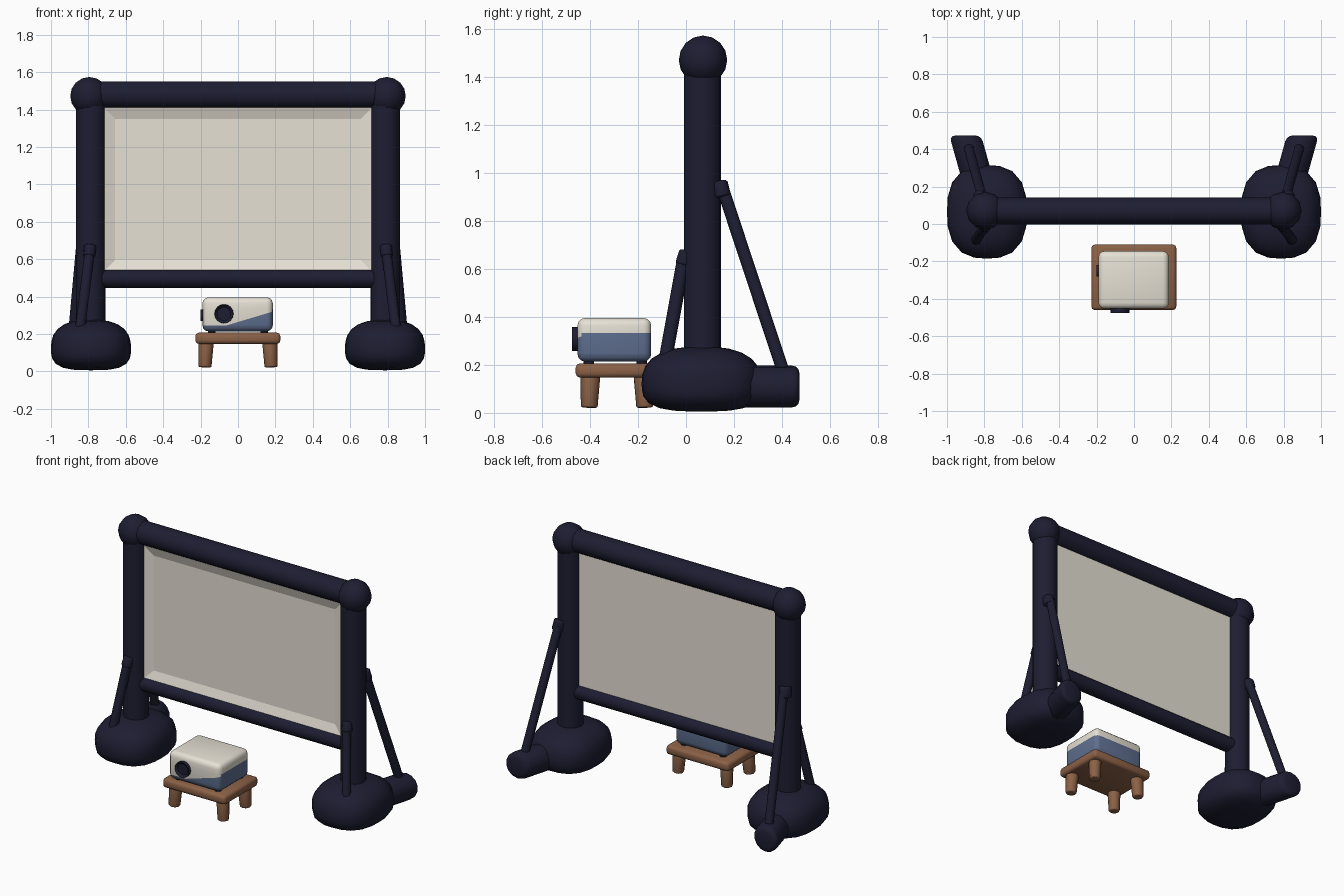
import bpy, bmesh, math
from mathutils import Vector, Matrix

if "Cube" in bpy.data.objects:
    bpy.data.objects.remove(bpy.data.objects["Cube"])


def material(name, rgb):
    m = bpy.data.materials.new(name)
    m.diffuse_color = (*rgb, 1)
    m.use_nodes = True
    m.node_tree.nodes["Principled BSDF"].inputs["Base Color"].default_value = m.diffuse_color
    return m


NAVY = material("navy", (0.0125, 0.0125, 0.032))
CREAM = material("cream", (0.79, 0.75, 0.66))
WOOD = material("wood brown", (0.26, 0.12, 0.062))
BLUE = material("slate blue", (0.115, 0.16, 0.28))


def finish(name, bm, mats, smooth=40):
    bmesh.ops.recalc_face_normals(bm, faces=bm.faces)
    me = bpy.data.meshes.new(name)
    bm.to_mesh(me)
    bm.free()
    for m in mats:
        me.materials.append(m)
    ob = bpy.data.objects.new(name, me)
    bpy.context.collection.objects.link(ob)
    bpy.ops.object.select_all(action='DESELECT')
    ob.select_set(True)
    bpy.context.view_layer.objects.active = ob
    bpy.ops.object.shade_smooth_by_angle(angle=math.radians(smooth))
    return ob


def tube(name, a, b, r1, r2=None, mat=NAVY, sides=14, bevel=0.0, shear=0.0):
    # shear slides the tube sideways in x as y grows
    a, b = Vector(a), Vector(b)
    d = b - a
    bm = bmesh.new()
    bmesh.ops.create_cone(bm, cap_ends=True, segments=sides, radius1=r1,
                          radius2=r1 if r2 is None else r2, depth=d.length)
    if bevel:
        rim = [e for e in bm.edges if abs(e.verts[0].co.z - e.verts[1].co.z) < 1e-5]
        bmesh.ops.bevel(bm, geom=rim, offset=bevel, segments=3, profile=0.5, affect='EDGES')
    bm.transform(Matrix.Translation((a + b) / 2) @ d.to_track_quat('Z', 'Y').to_matrix().to_4x4())
    for v in bm.verts:
        v.co.x += shear * (v.co.y - a.y)
    return finish(name, bm, [mat], 50)


def blob(name, c, half, power=2.0, p_up=2.0, p_low=2.0, low=None, seg=16, rings=10):
    # ball pushed outwards towards a rounded box, with its own upper and lower fullness
    bm = bmesh.new()
    bmesh.ops.create_uvsphere(bm, u_segments=seg, v_segments=rings, radius=1)
    for v in bm.verts:
        x, y, z = v.co
        h = (abs(x) ** power + abs(y) ** power) ** (1 / power)
        p = p_up if z > 0 else p_low
        k = (h ** p + abs(z) ** p) ** (1 / p)
        hz = half[2] if z > 0 or low is None else low
        v.co = (c[0] + half[0] * x / k, c[1] + half[1] * y / k, c[2] + hz * z / k)
    return finish(name, bm, [NAVY], 60)


def box_mesh(lo, hi, bevel, seg=2):
    bm = bmesh.new()
    bmesh.ops.create_cube(bm, size=1)
    for v in bm.verts:
        v.co = Vector([(lo[i] + hi[i]) / 2 + v.co[i] * (hi[i] - lo[i]) for i in range(3)])
    if bevel:
        bmesh.ops.bevel(bm, geom=bm.edges[:], offset=bevel, segments=seg, profile=0.5, affect='EDGES')
    return bm


# Frame: both sides mirrored by sign
Y = 0.069
for s, side in ((-1, "left"), (1, "right")):
    tube(side + "_post", (s * 0.787, Y, 0.15), (s * 0.787, Y, 1.47), 0.078, sides=16)
    blob(side + "_corner_ball", (s * 0.795, 0.071, 1.472), (0.102, 0.101, 0.102), seg=12, rings=8)
    blob(side + "_foot", (s * 0.786, 0.065, 0.125), (0.214, 0.25, 0.152), power=2.6,
         p_up=2.5, p_low=3.2, low=0.119, seg=20, rings=14)
    tube(side + "_outrigger", (s * 0.82, 0.18, 0.11), (s * 0.82, 0.473, 0.11), 0.087,
         bevel=0.03, shear=s * 0.28)
    # Bracing struts and their collars
    tube(side + "_rear_strut", (s * 0.885, 0.41, 0.16), (s * 0.815, 0.155, 0.93), 0.027, sides=10)
    tube(side + "_rear_collar", (s * 0.825, 0.152, 0.90), (s * 0.815, 0.137, 0.965), 0.037, sides=8, bevel=0.01)
    tube(side + "_front_strut", (s * 0.848, -0.09, 0.2), (s * 0.792, -0.008, 0.65), 0.028, sides=10)
    tube(side + "_front_collar", (s * 0.796, -0.014, 0.615), (s * 0.79, 0.005, 0.675), 0.034, sides=8, bevel=0.01)

tube("top_beam", (-0.79, Y, 1.479), (0.79, Y, 1.479), 0.072, sides=16)
tube("bottom_beam", (-0.79, Y, 0.496), (0.79, Y, 0.496), 0.05, sides=14)

# Screen with a shallow dished front
bm = box_mesh((-0.72, 0.045, 0.533), (0.72, 0.088, 1.412), 0)
bm.normal_update()
front = [f for f in bm.faces if f.normal.y < -0.9]
bmesh.ops.inset_region(bm, faces=front, thickness=0.09, depth=0)
for v in front[0].verts:
    v.co.y += 0.022
finish("screen", bm, [CREAM], 10)

# Table
finish("table_top", box_mesh((-0.228, -0.46, 0.147), (0.226, -0.11, 0.207), 0.018), [WOOD], 50)
for sx in (-1, 1):
    for sy in (-1, 1):
        top = (sx * 0.17, -0.288 + sy * 0.11, 0.17)
        low = (sx * 0.177, -0.288 + sy * 0.116, 0.022)
        tube("table_leg", low, top, 0.035, 0.042, WOOD, sides=8, bevel=0.008)
        # Small projector feet
        tube("projector_foot", (sx * 0.14, -0.295 + sy * 0.11, 0.2),
             (sx * 0.14, -0.295 + sy * 0.11, 0.225), 0.022, sides=10)

# Projector body: cream shell over a blue base, shell dips lower on the front
bm = box_mesh((-0.19, -0.453, 0.214), (0.186, -0.145, 0.396), 0.032, 3)
cuts = [((0, 0, 0.333), (0, 0, 1)), ((0, 0, 0.245), (0, 0, 1)),
        ((-0.03, 0, 0.255), (-0.3, 0, 1))]
for co, no in cuts:
    bmesh.ops.bisect_plane(bm, geom=bm.verts[:] + bm.edges[:] + bm.faces[:],
                           plane_co=co, plane_no=no, dist=1e-5)
for f in bm.faces:
    c = f.calc_center_median()
    edge = 0.333
    if c.y < -0.435:
        edge = max(0.245, 0.255 + 0.3 * (c.x + 0.03))
    f.material_index = 0 if c.z > edge else 1
finish("projector_body", bm, [CREAM, BLUE])

# Lens barrel with a recessed glass, and a side knob
bm = bmesh.new()
bmesh.ops.create_cone(bm, cap_ends=True, segments=16, radius1=0.052, radius2=0.05, depth=0.05)
bm.normal_update()
glass = [f for f in bm.faces if f.normal.z > 0.9]
bmesh.ops.inset_region(bm, faces=glass, thickness=0.014, depth=0)
bmesh.ops.translate(bm, verts=glass[0].verts[:], vec=(0, 0, -0.012))
bm.transform(Matrix.Translation((-0.075, -0.45, 0.308)) @ Matrix.Rotation(math.pi / 2, 4, 'X'))
finish("lens", bm, [NAVY])
tube("side_knob", (-0.2, -0.25, 0.3), (-0.18, -0.25, 0.3), 0.03, sides=12)
